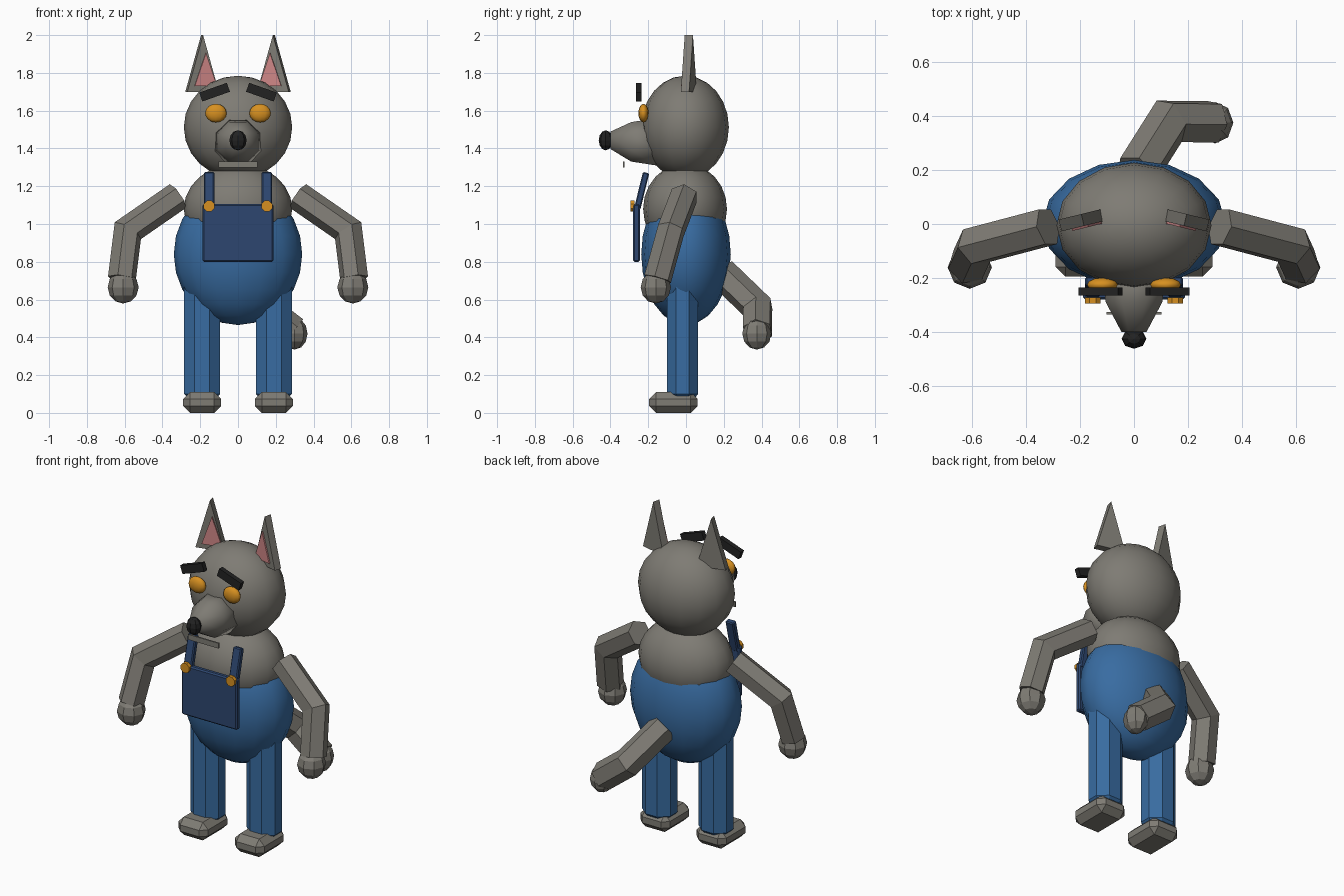
import bpy, bmesh, math
from mathutils import Vector, Matrix

cube = bpy.data.objects.get("Cube")
if cube:
    bpy.data.objects.remove(cube, do_unlink=True)


def material(name, rgb):
    m = bpy.data.materials.new(name)
    m.use_nodes = True
    m.diffuse_color = (*rgb, 1)
    m.node_tree.nodes["Principled BSDF"].inputs["Base Color"].default_value = (*rgb, 1)
    return m


GREY = material("grey_fur", (.21, .20, .175))
BLUE = material("denim_blue", (.04, .15, .36))
NAVY = material("dark_denim", (.026, .062, .16))
GOLD = material("gold", (.68, .28, .015))
BLACK = material("black", (.016, .016, .016))
PINK = material("ear_pink", (.62, .24, .24))


def finish(name, bm, mat, smooth=False):
    bmesh.ops.recalc_face_normals(bm, faces=bm.faces)
    mesh = bpy.data.meshes.new(name)
    bm.to_mesh(mesh)
    bm.free()
    mesh.materials.append(mat)
    for p in mesh.polygons:
        p.use_smooth = smooth
    obj = bpy.data.objects.new(name, mesh)
    bpy.context.collection.objects.link(obj)
    return obj


def ball(name, mat, loc, size, seg=16, rings=12, smooth=True):
    bm = bmesh.new()
    bmesh.ops.create_uvsphere(bm, u_segments=seg, v_segments=rings, radius=1,
                              matrix=Matrix.Translation(loc) @ Matrix.Diagonal((*size, 1)))
    return finish(name, bm, mat, smooth)


def box(name, mat, loc, size, rot=None, bevel=0):
    bm = bmesh.new()
    bmesh.ops.create_cube(bm, size=1, matrix=Matrix.Diagonal((*size, 1)))
    if bevel:
        bmesh.ops.bevel(bm, geom=bm.edges[:], offset=bevel, segments=1, affect='EDGES')
    bm.transform(Matrix.Translation(loc) @ (rot or Matrix()))
    return finish(name, bm, mat)


def loft(name, mat, rings, smooth=False):
    """Bridge equal-sized rings of points and cap both ends."""
    bm = bmesh.new()
    vs = [[bm.verts.new(p) for p in ring] for ring in rings]
    n = len(vs[0])
    for a, b in zip(vs, vs[1:]):
        for i in range(n):
            j = (i + 1) % n
            bm.faces.new((a[i], a[j], b[j], b[i]))
    bm.faces.new(vs[0])
    bm.faces.new(vs[-1])
    return finish(name, bm, mat, smooth)


def ngon(n, rx, ry, turn=0):
    return [(rx * math.cos(turn + i * math.tau / n), ry * math.sin(turn + i * math.tau / n))
            for i in range(n)]


def limb(name, mat, path, radius, sides=6):
    """Straight-sided tube with mitred joints."""
    pts = [Vector(p) for p in path]
    dirs = [(b - a).normalized() for a, b in zip(pts, pts[1:])]
    u = dirs[0].cross(Vector((0, 1, 0))).normalized()
    v = dirs[0].cross(u)
    ring = [pts[0] + u * a + v * b for a, b in ngon(sides, radius, radius)]
    rings = [ring]
    for i, d in enumerate(dirs):
        normal = d + dirs[i + 1] if i + 1 < len(dirs) else d
        ring = [q + d * ((pts[i + 1] - q).dot(normal) / d.dot(normal)) for q in ring]
        rings.append(ring)
    return loft(name, mat, rings)


def wedge(name, mat, width, height, depth, matrix):
    """Upright triangular plate."""
    tri = ((-width / 2, 0), (width / 2, 0), (0, height))
    return loft(name, mat, [[matrix @ Vector((x, y, z)) for x, z in tri]
                            for y in (-depth / 2, depth / 2)])


# Body and head
ball("trousers_body", BLUE, (0, 0, .84), (.34, .237, .375))
ball("chest", GREY, (0, -.005, 1.08), (.287, .222, .24))
ball("head", GREY, (0, -.005, 1.512), (.287, .232, .273))

# Muzzle, nose and mouth
profile = ((-.16, .135, 1.435), (-.29, .113, 1.435), (-.4, .05, 1.443))
loft("muzzle", GREY, [[(a, y, z + b) for a, b in ngon(8, r, r, math.pi / 8)]
                      for y, r, z in profile], True)
ball("nose", BLACK, (0, -.425, 1.443), (.046, .037, .053), 8, 6, False)
box("mouth", GREY, (0, -.33, 1.314), (.205, .009, .032))

# Bib
box("bib", NAVY, (0, -.262, .952), (.376, .035, .306), bevel=.008)

# Tail
limb("tail", GREY, ((.01, .19, .74), (.13, .38, .557), (.295, .378, .43)), .083)
ball("tail_tip", GREY, (.3, .375, .42), (.068, .077, .085), 8, 6, False)

for side, s in (("left", 1), ("right", -1)):
    # Legs and feet
    loft(side + "_leg", BLUE,
         [[(s * .19 + a * k, b * k - .018, z) for a, b in ngon(8, .103, .089, math.pi / 8)]
          for z, k in ((.085, .85), (.1, 1), (.75, 1))])
    box(side + "_foot", GREY, (s * .19, -.067, .055), (.2, .256, .11), bevel=.036)

    # Arms and hands
    limb(side + "_arm", GREY, ((s * .318, -.01, 1.148), (s * .583, -.08, .965),
                               (s * .615, -.15, .71)), .076)
    ball(side + "_hand", GREY, (s * .608, -.16, .665), (.082, .08, .086), 8, 6, False)

    # Ears
    ear = Matrix.Translation((s * .19, .015, 1.7)) @ Matrix.Rotation(-s * .24, 4, 'Z')
    wedge(side + "_ear", GREY, .172, .3, .045, ear)
    wedge(side + "_inner_ear", PINK, .122, .175, .009,
          ear @ Matrix.Translation((-s * .014, -.026, .03)))

    # Eyes and brows
    ball(side + "_eye", GOLD, (s * .117, -.225, 1.587), (.057, .027, .049), 12, 8)
    box(side + "_brow", BLACK, (s * .124, -.25, 1.698), (.155, .03, .05),
        Matrix.Rotation(s * .34, 4, 'Y'))

    # Straps and buttons
    box(side + "_strap", NAVY, (s * .153, -.235, 1.175), (.055, .034, .2),
        Matrix.Rotation(-.24, 4, 'X'), .006)
    loft(side + "_button", GOLD, [[(s * .153 + a, y, 1.095 + b) for a, b in
                                   ngon(8, .031, .031, math.pi / 8)] for y in (-.294, -.272)])
